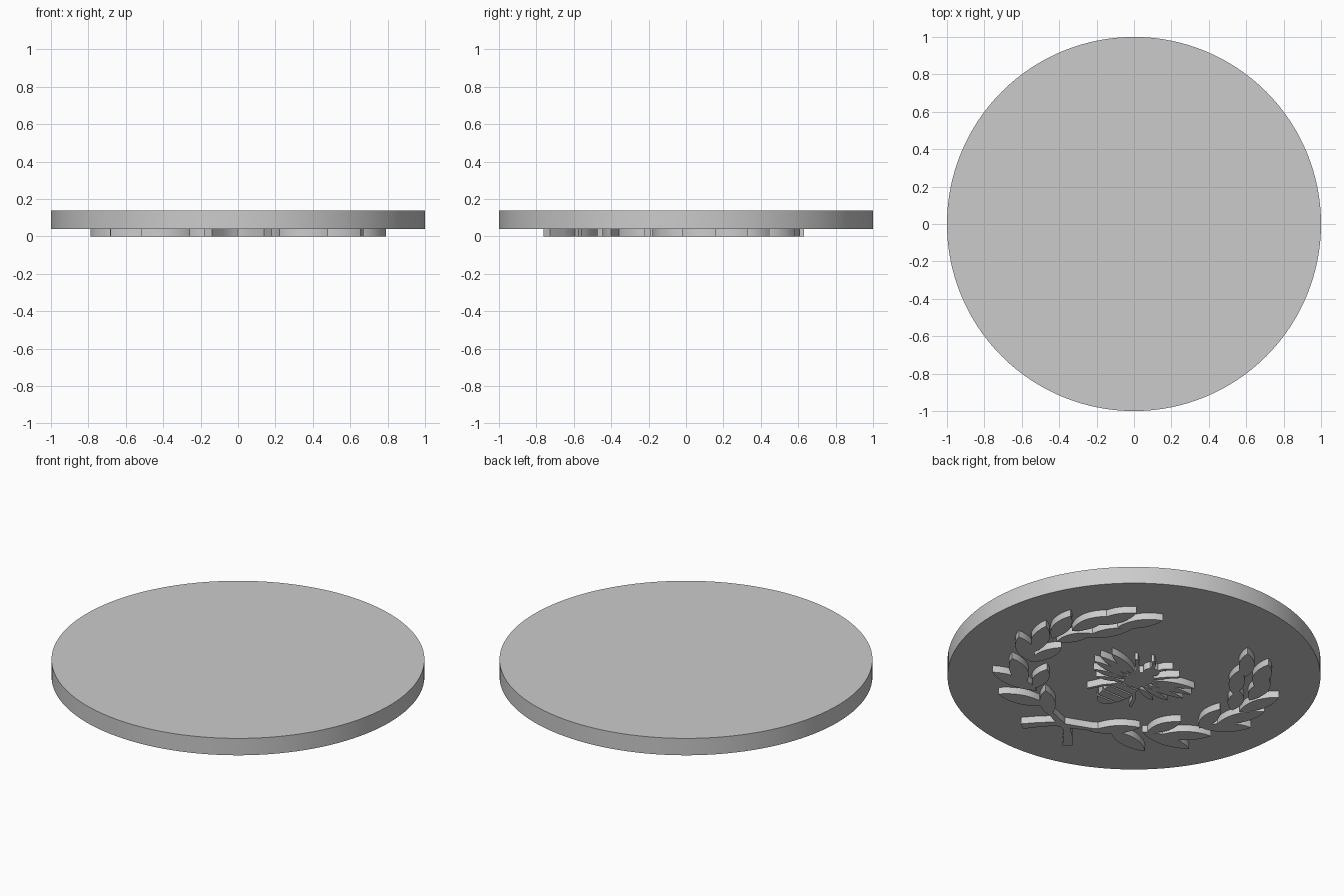
import bpy, bmesh, math
from mathutils import Vector, Matrix

if "Cube" in bpy.data.objects:
    bpy.data.objects.remove(bpy.data.objects["Cube"])

GREY = (0.6, 0.6, 0.6, 1)
mat = bpy.data.materials.new("plain grey")
mat.use_nodes = True
mat.diffuse_color = GREY
mat.node_tree.nodes["Principled BSDF"].inputs["Base Color"].default_value = GREY

RELIEF = 0.045   # relief height, sunk slightly into the disc


def finish(bm, name):
    bmesh.ops.recalc_face_normals(bm, faces=bm.faces)
    mesh = bpy.data.meshes.new(name)
    bm.to_mesh(mesh)
    bm.free()
    obj = bpy.data.objects.new(name, mesh)
    mesh.materials.append(mat)
    bpy.context.collection.objects.link(obj)
    bpy.ops.object.select_all(action="DESELECT")
    obj.select_set(True)
    bpy.context.view_layer.objects.active = obj
    bpy.ops.object.shade_smooth_by_angle(angle=math.radians(35))
    return obj


def prism(bm, outline):
    """Raise a flat outline into a straight-sided relief."""
    face = bm.faces.new([bm.verts.new((p[0], p[1], 0)) for p in outline])
    top = bmesh.ops.extrude_face_region(bm, geom=[face], use_keep_orig=True)
    verts = [g for g in top["geom"] if isinstance(g, bmesh.types.BMVert)]
    bmesh.ops.translate(bm, verts=verts, vec=(0, 0, RELIEF))


def leaf(bm, base, tip, width, steps=10):
    """Pointed lens from base to tip."""
    a, b = Vector(base), Vector(tip)
    side = Vector((a.y - b.y, b.x - a.x)).normalized() * width / 2
    ts = [i / steps for i in range(steps + 1)]
    bulge = [math.sin(math.pi * t) ** 0.8 for t in ts[1:-1]]
    one = [a.lerp(b, t) + side * w for t, w in zip(ts[1:-1], bulge)]
    two = [a.lerp(b, t) - side * w for t, w in zip(ts[1:-1], bulge)]
    prism(bm, [a] + one + [b] + two[::-1])


def strip(bm, points, start, end):
    """Tapered band along a path."""
    pts = [Vector(p) for p in points]
    left, right = [], []
    for i, p in enumerate(pts):
        d = (pts[min(i + 1, len(pts) - 1)] - pts[max(i - 1, 0)]).normalized()
        w = start + (end - start) * i / (len(pts) - 1)
        n = Vector((-d.y, d.x)) * w / 2
        left.append(p + n)
        right.append(p - n)
    prism(bm, left + right[::-1])


def oval(bm, cx, cy, rx, ry, lo=-1, hi=1, steps=12):
    """Ellipse, or the band of it between two relative heights."""
    a, b = math.asin(lo), math.asin(hi)
    angles = [a + (b - a) * i / steps for i in range(steps + 1)]
    right = [(cx + rx * math.cos(t), cy + ry * math.sin(t)) for t in angles]
    left = [(2 * cx - x, y) for x, y in right[::-1]]
    pts = right + left
    prism(bm, [p for i, p in enumerate(pts)
               if (Vector(p) - Vector(pts[i - 1])).length > 1e-4])


# Disc
bm = bmesh.new()
bmesh.ops.create_cone(bm, cap_ends=True, segments=128, radius1=1, radius2=1,
                      depth=0.1, matrix=Matrix.Translation((0, 0, 0.09)))
finish(bm, "disc")

# Wreath leaves as base and tip
OUTER = [((.20, -.49), (.48, -.56)), ((.345, -.40), (.655, -.40)),
         ((.44, -.38), (.67, -.22)), ((.57, -.18), (.79, -.02)),
         ((.62, -.09), (.75, .16)), ((.64, .08), (.72, .33)),
         ((.61, .21), (.57, .45)), ((.56, .34), (.47, .58))]
INNER = [((.12, -.56), (.31, -.37)), ((.37, -.39), (.45, -.19)),
         ((.57, -.19), (.54, .04)), ((.60, .07), (.51, .26)),
         ((.51, .21), (.38, .44)), ((.45, .40), (.31, .61))]
STEM = [(-.16, -.745), (-.10, -.67), (-.04, -.61), (.06, -.57), (.15, -.53), (.24, -.47)]

for name, mirror, turn in (("left", 1, 0), ("right", -1, math.radians(-4))):
    rot = Matrix.Rotation(turn, 2)

    def place(p):
        return rot @ Vector((p[0] * mirror, p[1]))

    bm = bmesh.new()
    for base, tip in OUTER:
        leaf(bm, place(base), place(tip), 0.095)
    for base, tip in INNER:
        leaf(bm, place(base), place(tip), 0.085)
    finish(bm, name + "_wreath_leaves")
    bm = bmesh.new()
    strip(bm, [(x * mirror, y) for x, y in STEM[:-1]] + [place(STEM[-1])], 0.055, 0.02)
    finish(bm, name + "_wreath_stem")

# Bee body: head, thorax and banded abdomen
bm = bmesh.new()
oval(bm, 0, .145, .045, .04)
oval(bm, 0, .04, .075, .085)
for i in range(5):
    lo = -1 + i * 0.4
    oval(bm, 0, -.13, .08, .15, lo, min(lo + 0.33, 1), steps=6)
finish(bm, "bee_body")

# Bee wings, legs and antennae
for name, s in (("left", 1), ("right", -1)):
    bm = bmesh.new()
    for base, tip, width in (((.05, .07), (.29, .16), .05), ((.06, .05), (.32, .10), .045),
                             ((.06, .02), (.31, .04), .045), ((.06, .0), (.26, -.03), .04),
                             ((.06, -.03), (.2, -.08), .035)):
        leaf(bm, (base[0] * s, base[1]), (tip[0] * s, tip[1]), width)
    finish(bm, name + "_wing")
    bm = bmesh.new()
    for path in ([(.05, .09), (.11, .16), (.15, .2)], [(.05, -.06), (.11, -.13), (.15, -.21)],
                 [(.02, .17), (.035, .21), (.07, .24)]):
        strip(bm, [(x * s, y) for x, y in path], .022, .016)
    finish(bm, name + "_legs_and_antenna")
